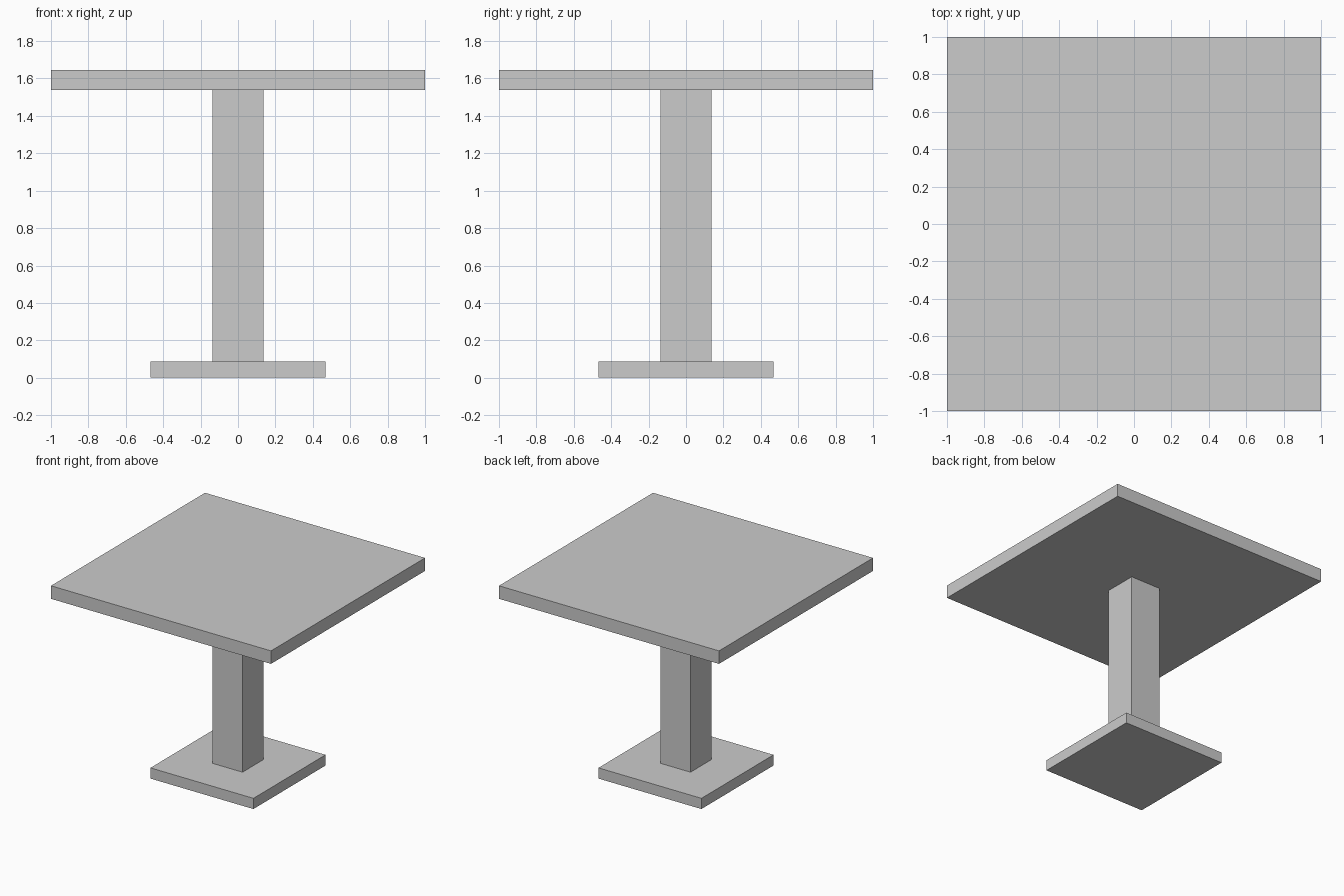
import bpy

if "Cube" in bpy.data.objects:
    bpy.data.objects.remove(bpy.data.objects["Cube"])


def block(name, width, z0, z1):
    """Square slab centred on the z axis between two heights."""
    bpy.ops.mesh.primitive_cube_add(size=1, location=(0, 0, (z0 + z1) / 2))
    ob = bpy.context.object
    ob.name = name
    ob.scale = (width, width, z1 - z0)
    bpy.ops.object.transform_apply(location=False, rotation=False, scale=True)
    return ob


BASE_TOP, TOP_UNDERSIDE, HEIGHT = 0.088, 1.538, 1.645

block("base_plate", 0.936, 0, BASE_TOP)
block("pedestal", 0.275, BASE_TOP, TOP_UNDERSIDE)
block("table_top", 2.0, TOP_UNDERSIDE, HEIGHT)
